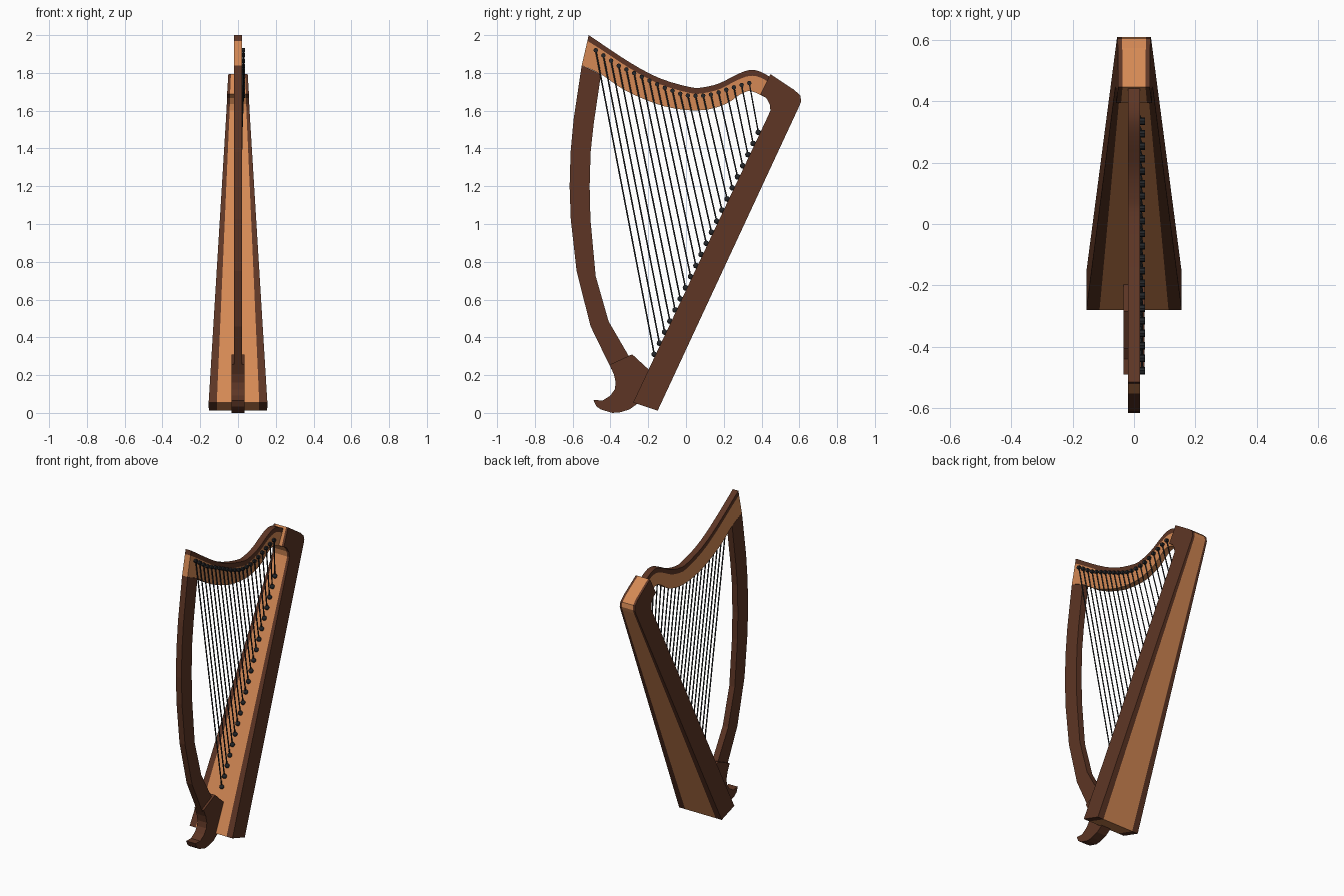
import bpy, bmesh, math
from mathutils import Vector, Matrix

if "Cube" in bpy.data.objects:
    bpy.data.objects.remove(bpy.data.objects["Cube"])


def material(name, rgb):
    m = bpy.data.materials.new(name)
    m.diffuse_color = (*rgb, 1)
    m.use_nodes = True
    m.node_tree.nodes["Principled BSDF"].inputs["Base Color"].default_value = m.diffuse_color
    return m


LIGHT = material("light_wood", (0.66, 0.25, 0.09))
DARK = material("dark_wood", (0.11, 0.036, 0.018))
METAL = material("dark_metal", (0.018, 0.02, 0.023))


def finish(name, bm, mats, smooth=None):
    bmesh.ops.recalc_face_normals(bm, faces=bm.faces)
    me = bpy.data.meshes.new(name)
    bm.to_mesh(me)
    bm.free()
    for m in mats:
        me.materials.append(m)
    ob = bpy.data.objects.new(name, me)
    bpy.context.collection.objects.link(ob)
    if smooth:
        bpy.context.view_layer.objects.active = ob
        ob.select_set(True)
        bpy.ops.object.shade_smooth_by_angle(angle=math.radians(smooth))
        ob.select_set(False)
    return ob


def slab(name, outline, layers, mats, rule=lambda i: 0, smooth=None):
    """Stack a (y, z) outline along x; layers are functions giving x at (y, z)."""
    bm = bmesh.new()
    rings = [[bm.verts.new((f(y, z), y, z)) for y, z in outline] for f in layers]
    n = len(outline)
    for k in range(len(rings) - 1):
        for i in range(n):
            j = (i + 1) % n
            face = bm.faces.new((rings[k][i], rings[k][j], rings[k + 1][j], rings[k + 1][i]))
            face.material_index = rule(k)
    bm.faces.new(rings[0])
    bm.faces.new(rings[-1])
    return finish(name, bm, mats, smooth)


def flat_layers(h):
    return [lambda y, z: -h, lambda y, z: h]


def curve(points, steps=3):
    """Catmull-Rom curve through the points."""
    p = [Vector(q) for q in points]
    p = [2 * p[0] - p[1]] + p + [2 * p[-1] - p[-2]]
    out = []
    for a, b, c, d in zip(p, p[1:], p[2:], p[3:]):
        for s in range(steps):
            t = s / steps
            out.append(0.5 * (2 * b + (c - a) * t + (2 * a - 5 * b + 4 * c - d) * t * t
                              + (3 * b - a - 3 * c + d) * t ** 3))
    out.append(p[-2])
    return [tuple(v) for v in out]


# Sound box: dark side boards around light front, back and end panels
def taper(low, high, sign):
    def x(y, z):
        t = (0.421 * y + 0.907 * z + 0.06) / 1.81
        return sign * (low + (high - low) * t)
    return x


box = [(-0.28, 0.055), (-0.15, 0.012), (0.6, 1.625), (0.61, 1.65), (0.605, 1.68), (0.573, 1.71),
       (0.447, 1.793), (0.394, 1.687), (0.425, 1.667), (0.443, 1.635), (0.447, 1.6), (0.425, 1.552)]
slab("sound_box", box,
     [taper(0.155, 0.055, -1), taper(0.112, 0.04, -1), taper(0.112, 0.04, 1), taper(0.155, 0.055, 1)],
     [DARK, LIGHT], lambda k: 1 if k == 1 else 0)

# Neck: light board with a dark capping strip
top = curve([(-0.515, 2.0), (-0.3, 1.857), (-0.14, 1.772), (0.02, 1.725), (0.087, 1.723), (0.177, 1.745),
             (0.272, 1.793), (0.336, 1.815), (0.39, 1.808), (0.46, 1.77)])
under = curve([(-0.552, 1.84), (-0.45, 1.793), (-0.35, 1.724), (-0.246, 1.671), (-0.114, 1.623), (0.02, 1.602),
               (0.124, 1.608), (0.22, 1.64), (0.288, 1.687), (0.346, 1.703), (0.43, 1.665)])
mid = [(y, z - 0.031) for y, z in top]
mid[0] = (-0.522, 1.97)
slab("neck", mid + under[::-1], flat_layers(0.02), [LIGHT], smooth=30)
slab("neck_cap", top + mid[::-1], flat_layers(0.02), [DARK], smooth=30)

# Curved front pillar
outer = [(-0.552, 1.84), (-0.595, 1.554), (-0.611, 1.38), (-0.616, 1.2), (-0.61, 1.025), (-0.579, 0.75),
         (-0.505, 0.458), (-0.394, 0.23)]
inner = [(-0.45, 1.793), (-0.489, 1.528), (-0.505, 1.38), (-0.51, 1.2), (-0.506, 1.025), (-0.478, 0.723),
         (-0.41, 0.485), (-0.285, 0.27)]
slab("front_pillar", outer + inner[::-1], flat_layers(0.02), [DARK])

# Scrolled foot
foot = [(-0.405, 0.255), (-0.285, 0.31), (-0.2, 0.232), (-0.15, 0.2), (-0.22, 0.07), (-0.262, 0.045),
        (-0.3, 0.018), (-0.35, 0.003), (-0.39, 0.0), (-0.45, 0.018), (-0.475, 0.035), (-0.49, 0.068),
        (-0.44, 0.066), (-0.4, 0.092), (-0.377, 0.125), (-0.372, 0.16), (-0.382, 0.205)]
slab("foot", foot, flat_layers(0.034), [DARK])

# Strings, tuning pins and anchors
PIN_LINE = [(-0.478, 1.92), (-0.36, 1.84), (-0.24, 1.782), (-0.12, 1.724), (-0.01, 1.682), (0.07, 1.677),
            (0.145, 1.687), (0.22, 1.713), (0.29, 1.735), (0.335, 1.746)]


def pin_height(y):
    for (a, za), (b, zb) in zip(PIN_LINE, PIN_LINE[1:]):
        if y <= b + 1e-6:
            return za + (zb - za) * (y - a) / (b - a)
    return PIN_LINE[-1][1]


def rod(bm, a, b, r, sides):
    a, b = Vector(a), Vector(b)
    d = b - a
    m = Matrix.Translation((a + b) / 2) @ d.to_track_quat('Z', 'Y').to_matrix().to_4x4()
    bmesh.ops.create_cone(bm, cap_ends=True, segments=sides, radius1=r, radius2=r, depth=d.length, matrix=m)


COUNT = 21
strings, pins, anchors = bmesh.new(), bmesh.new(), bmesh.new()
for i in range(COUNT):
    t = i / (COUNT - 1)
    y = -0.478 + 0.813 * t
    z = pin_height(y)
    low = Vector((0, -0.168 + 0.551 * t, 0.31 + 1.175 * t))
    rod(strings, low, (0.028, y, z), 0.004, 6)
    rod(pins, (0.015, y, z), (0.036, y, z), 0.012, 8)
    bmesh.ops.create_uvsphere(anchors, u_segments=8, v_segments=6, radius=0.015,
                              matrix=Matrix.Translation(low))
finish("strings", strings, [METAL], 40)
finish("tuning_pins", pins, [METAL])
finish("string_anchors", anchors, [METAL], 60)
